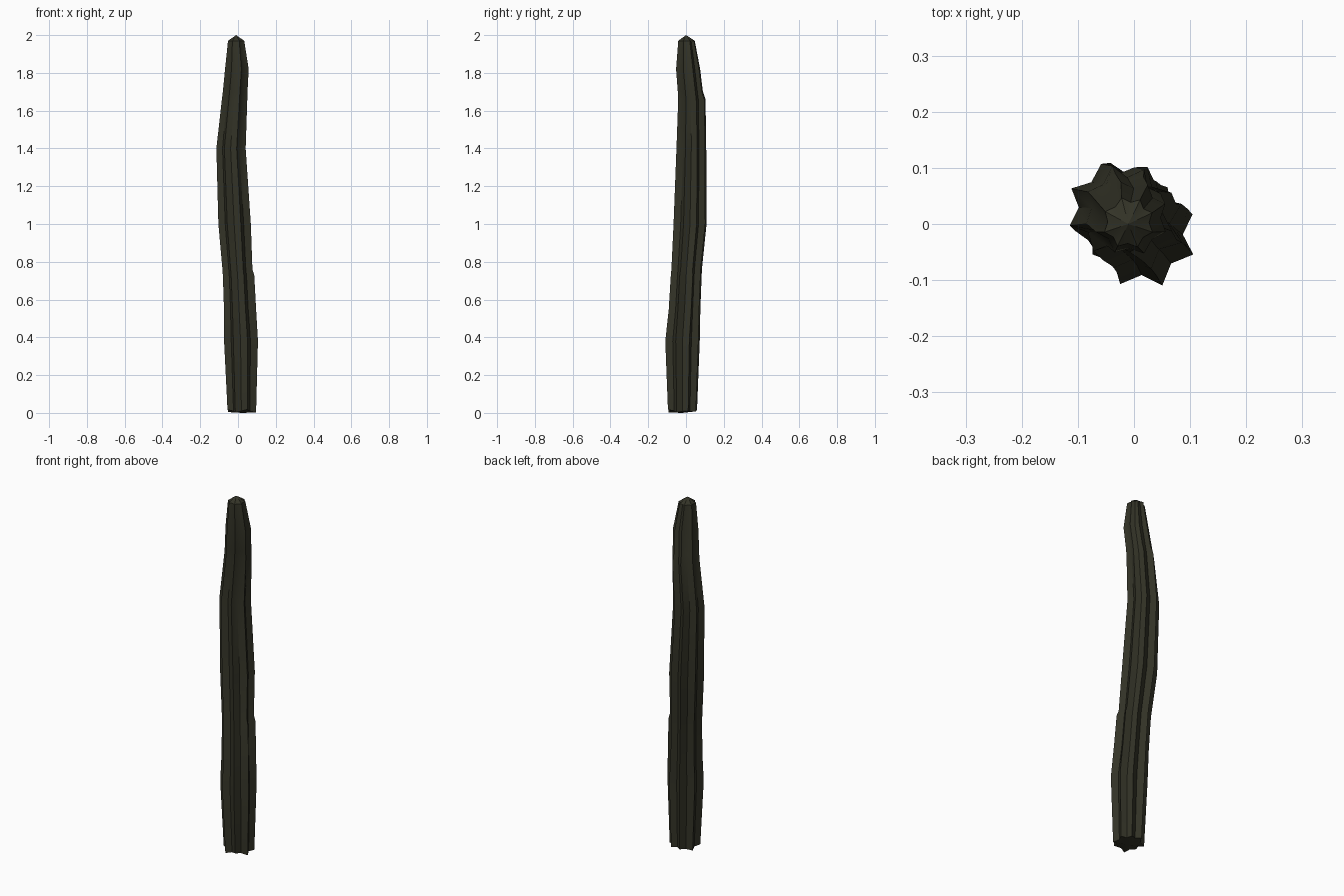
import bpy, bmesh, math

if "Cube" in bpy.data.objects:
    bpy.data.objects.remove(bpy.data.objects["Cube"])

# dark olive bark
mat = bpy.data.materials.new("dark_olive")
mat.diffuse_color = (0.033, 0.033, 0.020, 1)
mat.use_nodes = True
mat.node_tree.nodes["Principled BSDF"].inputs["Base Color"].default_value = mat.diffuse_color

# trunk path: z, centre x, centre y, rib radius
PATH = [(0.01, 0.02, -0.02, 0.081), (0.38, 0.016, -0.02, 0.096),
        (0.55, 0.008, -0.009, 0.088), (0.73, 0.0, 0.0, 0.086),
        (0.76, -0.003, 0.002, 0.085), (1.0, -0.018, 0.02, 0.092),
        (1.4, -0.037, 0.027, 0.083), (1.66, -0.018, 0.026, 0.072),
        (1.70, -0.015, 0.022, 0.070), (1.82, -0.006, 0.01, 0.067),
        (1.97, -0.01, 0.002, 0.046)]
ANGLES = [23, 63, 105, 154, 201, 245, 291, 339]   # rib directions
RIBS = len(ANGLES)


def ring(bm, level):
    z, cx, cy, r = level
    verts = []
    for i in range(RIBS * 2):
        k = i // 2
        a, b = ANGLES[k], ANGLES[(k + 1) % RIBS]
        if b < a:
            b += 360
        tip = i % 2 == 0
        ang = math.radians(a if tip else (a + b) / 2)
        # grooves fade out towards the top
        rad = r if tip else r * (0.74 if z < 1.6 else 0.80)
        # short broken steps on two ribs
        if tip and k in (0, 7) and 0.5 < z < 0.74:
            rad += 0.006
        if tip and k in (1, 2) and 1.6 < z < 1.68:
            rad += 0.008
        dz = (0.008 if tip else -0.002) * math.sin(i * 1.7) if z < 0.1 else 0
        verts.append(bm.verts.new((cx + rad * math.cos(ang),
                                   cy + rad * math.sin(ang), z + dz)))
    return verts


# ribbed trunk
bm = bmesh.new()
rings = [ring(bm, p) for p in PATH]
n = RIBS * 2
for lo, hi in zip(rings, rings[1:]):
    for i in range(n):
        j = (i + 1) % n
        bm.faces.new((lo[i], lo[j], hi[j], hi[i]))
# pointed top and closed foot
top = bm.verts.new((-0.01, 0.0, 2.0))
foot = bm.verts.new((0.02, -0.02, 0.0))
for i in range(n):
    j = (i + 1) % n
    bm.faces.new((rings[-1][i], rings[-1][j], top))
    bm.faces.new((rings[0][j], rings[0][i], foot))
bmesh.ops.recalc_face_normals(bm, faces=bm.faces)
me = bpy.data.meshes.new("ribbed_trunk")
bm.to_mesh(me)
bm.free()
me.materials.append(mat)
trunk = bpy.data.objects.new("ribbed_trunk", me)
bpy.context.collection.objects.link(trunk)
bpy.context.view_layer.objects.active = trunk
trunk.select_set(True)
bpy.ops.object.shade_smooth_by_angle(angle=math.radians(40))
